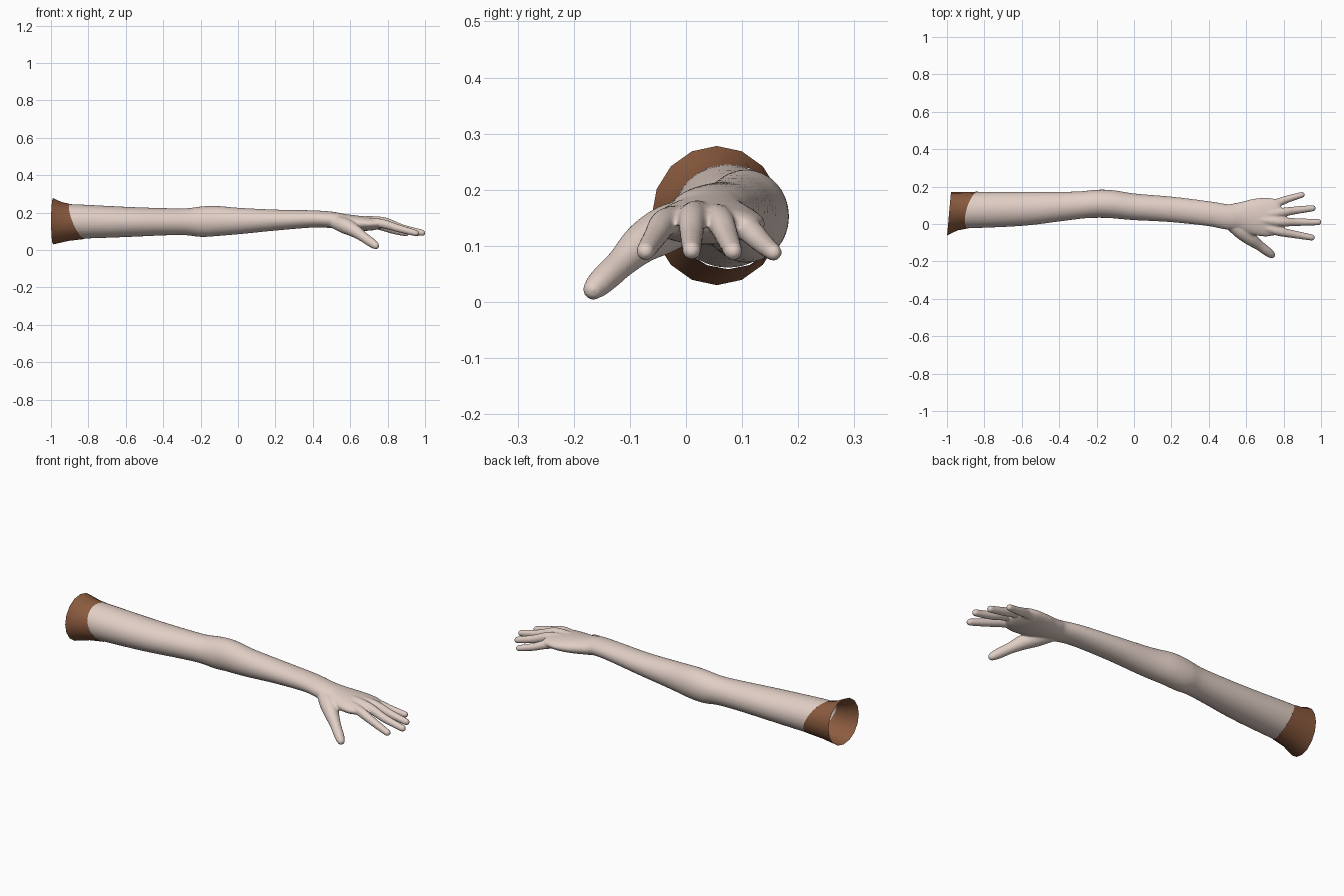
import bpy, bmesh, math
from mathutils import Vector

if "Cube" in bpy.data.objects:
    bpy.data.objects.remove(bpy.data.objects["Cube"])


def material(name, rgb):
    m = bpy.data.materials.new(name)
    m.diffuse_color = (*rgb, 1)
    m.use_nodes = True
    m.node_tree.nodes["Principled BSDF"].inputs["Base Color"].default_value = m.diffuse_color
    return m


skin = material("pale skin", (0.75, 0.62, 0.56))
brown = material("brown cloth", (0.26, 0.105, 0.05))


def spline(rows, steps=5):
    """Catmull-Rom through rows of (x, y, z, half width, half height)."""
    pts = [rows[0]] + rows + [rows[-1]]
    out = []
    for a, b, c, d in zip(pts, pts[1:], pts[2:], pts[3:]):
        for i in range(steps):
            t = i / steps
            out.append([0.5 * (2 * q + (r - p) * t + (2 * p - 5 * q + 4 * r - s) * t * t
                               + (3 * q - p - 3 * r + s) * t ** 3)
                        for p, q, r, s in zip(a, b, c, d)])
    return out + [list(rows[-1])]


def bridge(bm, rings):
    for a, b in zip(rings, rings[1:]):
        n = len(a)
        for i in range(n):
            bm.faces.new((a[i], a[(i + 1) % n], b[(i + 1) % n], b[i]))


def tube(bm, rows, n=32, round_tip=False):
    """Closed tube with elliptical sections square to its path."""
    rows = spline(rows)
    if round_tip:
        x, y, z, w, h = rows[-1]
        d = (Vector(rows[-1][:3]) - Vector(rows[-3][:3])).normalized()
        rows.pop()
        base = Vector((x, y, z)) - d * w
        rows = [r for r in rows if (Vector(r[:3]) - base).dot(d) < -0.002]
        for k in range(6):
            a = math.radians(16 * k)
            rows.append([*(base + d * w * math.sin(a)), w * math.cos(a), h * math.cos(a)])
    rings = []
    for i, (x, y, z, w, h) in enumerate(rows):
        t = Vector(rows[min(i + 1, len(rows) - 1)][:3]) - Vector(rows[max(i - 1, 0)][:3])
        side = Vector((0, 0, 1)).cross(t).normalized()
        up = t.cross(side).normalized()
        rings.append([bm.verts.new(Vector((x, y, z))
                                   + side * w * math.cos(2 * math.pi * k / n)
                                   + up * h * math.sin(2 * math.pi * k / n)) for k in range(n)])
    bridge(bm, rings)
    bm.faces.new(rings[0])
    bm.faces.new(rings[-1])


def finish(bm, name, mat):
    bmesh.ops.recalc_face_normals(bm, faces=bm.faces)
    me = bpy.data.meshes.new(name)
    bm.to_mesh(me)
    bm.free()
    me.materials.append(mat)
    ob = bpy.data.objects.new(name, me)
    bpy.context.collection.objects.link(ob)
    return ob


# Slanted line where the sleeve meets the skin
def cuff_x(y, z):
    return -0.86 + 0.26 * (y - 0.075) - 0.39 * (z - 0.152)


bm = bmesh.new()
# Upper arm, elbow, forearm, wrist and palm
tube(bm, [(-0.97, 0.075, 0.152, 0.097, 0.094), (-0.86, 0.075, 0.152, 0.097, 0.092),
          (-0.6, 0.081, 0.15, 0.091, 0.081), (-0.4, 0.093, 0.151, 0.079, 0.073),
          (-0.28, 0.102, 0.151, 0.073, 0.072), (-0.2, 0.108, 0.151, 0.075, 0.081),
          (-0.12, 0.106, 0.155, 0.075, 0.081), (0.0, 0.092, 0.155, 0.071, 0.071),
          (0.2, 0.078, 0.16, 0.068, 0.056), (0.4, 0.055, 0.166, 0.066, 0.046),
          (0.5, 0.038, 0.161, 0.068, 0.044), (0.56, 0.04, 0.152, 0.075, 0.042),
          (0.62, 0.038, 0.145, 0.093, 0.041), (0.7, 0.037, 0.14, 0.104, 0.037),
          (0.76, 0.037, 0.141, 0.095, 0.027), (0.785, 0.037, 0.14, 0.08, 0.014)])

# Fingers: index, middle, ring, little
fingers = [
    [(0.63, 0.005, 0.152), (0.76, -0.036, 0.143), (0.86, -0.056, 0.115), (0.967, -0.075, 0.086)],
    [(0.63, 0.03, 0.158), (0.77, 0.012, 0.153), (0.88, 0.010, 0.116), (1.002, 0.010, 0.088)],
    [(0.63, 0.05, 0.154), (0.77, 0.060, 0.147), (0.87, 0.074, 0.114), (0.972, 0.086, 0.086)],
    [(0.63, 0.075, 0.145), (0.75, 0.108, 0.131), (0.83, 0.136, 0.105), (0.913, 0.160, 0.085)],
]
for i, path in enumerate(fingers):
    k = 0.93 if i == 3 else 1
    tube(bm, [(*p, r * k, r * k) for p, r in zip(path, (0.022, 0.0245, 0.0205, 0.0165))], 20, True)

# Thumb
tube(bm, [(0.51, 0.01, 0.152, 0.035, 0.035), (0.57, -0.035, 0.13, 0.043, 0.042),
          (0.62, -0.078, 0.105, 0.036, 0.036), (0.67, -0.115, 0.07, 0.027, 0.027),
          (0.71, -0.145, 0.042, 0.025, 0.025), (0.75, -0.175, 0.013, 0.019, 0.019)], 20, True)
arm = finish(bm, "arm_and_hand", skin)

# Fuse the arm parts into one smooth skin
rm = arm.modifiers.new("fuse", 'REMESH')
rm.mode = 'VOXEL'
rm.voxel_size = 0.005
sm = arm.modifiers.new("soften", 'SMOOTH')
sm.factor = 0.5
sm.iterations = 6
dg = bpy.context.evaluated_depsgraph_get()
bm = bmesh.new()
bm.from_mesh(bpy.data.meshes.new_from_object(arm.evaluated_get(dg)))
arm.modifiers.clear()
# Cut the arm open along the sleeve line
bmesh.ops.bisect_plane(bm, geom=bm.verts[:] + bm.edges[:] + bm.faces[:], dist=1e-5,
                       plane_co=(-0.86, 0.075, 0.152), plane_no=(1, -0.26, 0.39),
                       clear_inner=True)
for f in bm.faces:
    f.smooth = True
    f.material_index = 0
bm.to_mesh(arm.data)
bm.free()

# Open flared sleeve end
bm = bmesh.new()
rings = []
for t, y0, z0, w, h in ((0, 0.055, 0.154, 0.116, 0.124), (0.5, 0.068, 0.153, 0.102, 0.104),
                        (1, 0.075, 0.152, 0.098, 0.0935)):
    ring = []
    for k in range(16):
        a = 2 * math.pi * k / 16
        y, z = y0 + w * math.cos(a), z0 + h * math.sin(a)
        x = (1 - t) * (-0.989 + 0.09 * (y - 0.055)) + t * cuff_x(y, z)
        ring.append(bm.verts.new((x, y, z)))
    rings.append(ring)
bridge(bm, rings)
for f in bm.faces:
    f.smooth = True
finish(bm, "sleeve_end", brown)
